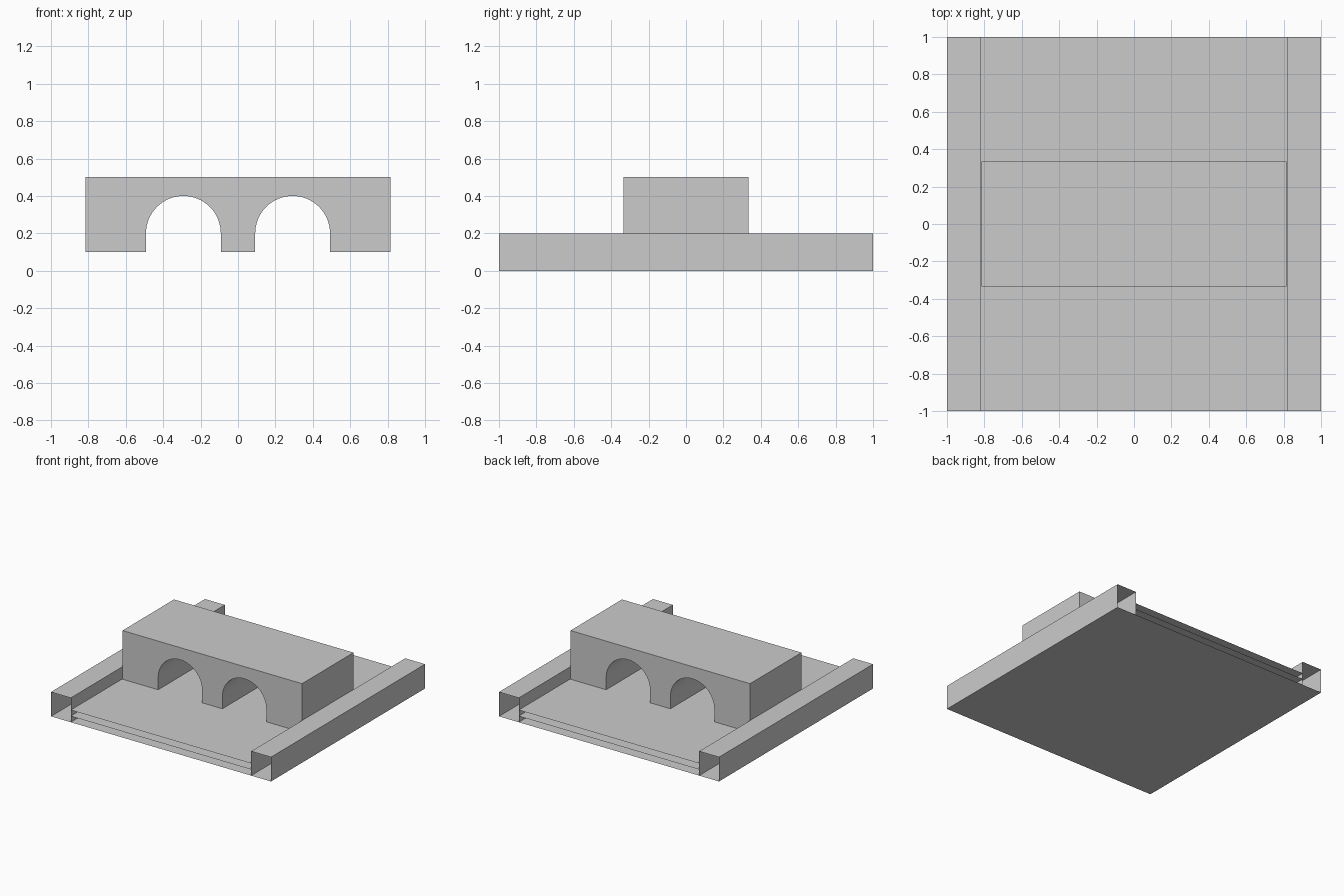
import bpy, math

if "Cube" in bpy.data.objects:
    bpy.data.objects.remove(bpy.data.objects["Cube"])

BANK_IN = 0.82


def extrude_profile(name, pts, y0, y1, closed):
    """Sweep an (x, z) profile along y; cap it when closed."""
    n = len(pts)
    verts = [(x, y, z) for y in (y0, y1) for x, z in pts]
    count = n if closed else n - 1
    faces = [(i, i + n, (i + 1) % n + n, (i + 1) % n) for i in range(count)]
    if closed:
        faces += [tuple(range(n)), tuple(range(2 * n - 1, n - 1, -1))]
    mesh = bpy.data.meshes.new(name)
    mesh.from_pydata(verts, [], faces)
    ob = bpy.data.objects.new(name, mesh)
    bpy.context.collection.objects.link(ob)
    return ob


def arch(cx, r=0.2, spring=0.2, foot=0.1, steps=32):
    """Arch opening traced from its left foot to its right foot."""
    curve = [(cx - r * math.cos(math.pi * i / steps),
              spring + r * math.sin(math.pi * i / steps)) for i in range(steps + 1)]
    return [(cx - r, foot)] + curve + [(cx + r, foot)]


# Thin sheets: ground, river bed, water surface
for name, half, z in (("ground_sheet", 1.0, 0.0),
                      ("river_bed", BANK_IN, 0.05),
                      ("water_surface", BANK_IN, 0.1)):
    extrude_profile(name, [(half, z), (-half, z)], -1, 1, False)

# River banks: hollow strips, open at both ends
extrude_profile("right_bank", [(BANK_IN, 0), (BANK_IN, 0.2), (1, 0.2), (1, 0)], -1, 1, False)
extrude_profile("left_bank", [(-1, 0), (-1, 0.2), (-BANK_IN, 0.2), (-BANK_IN, 0)], -1, 1, False)

# Bridge with two arches
bridge_profile = ([(-0.816, 0.5), (-0.816, 0.1)] + arch(-0.292) + arch(0.292)
                  + [(0.816, 0.1), (0.816, 0.5)])
bridge = extrude_profile("bridge", bridge_profile, -0.334, 0.334, True)

# Smooth arch undersides, sharp everywhere else
bpy.context.view_layer.objects.active = bridge
bridge.select_set(True)
bpy.ops.object.shade_smooth_by_angle(angle=math.radians(30))
